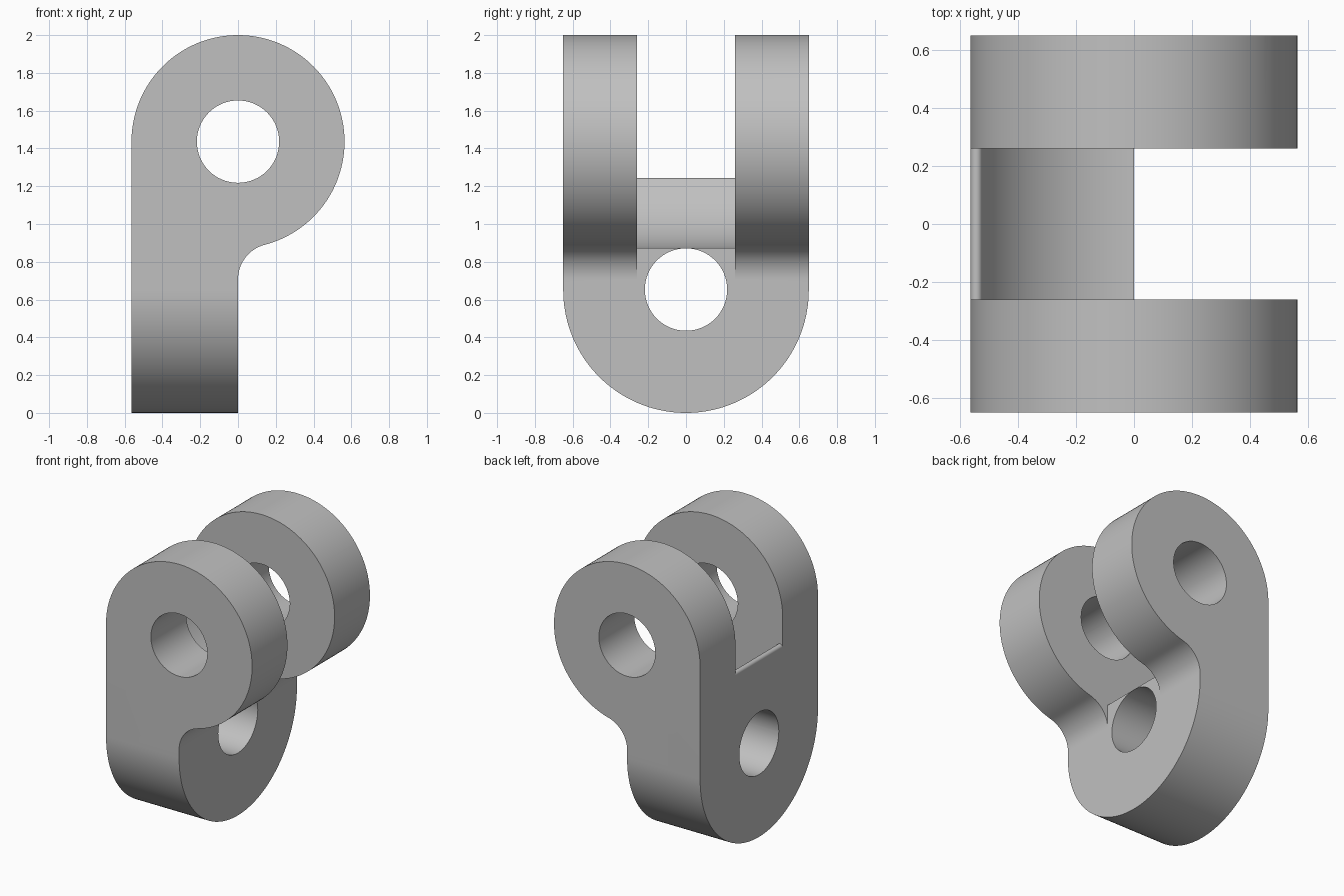
import bpy
import bmesh
from math import sin, cos, pi, sqrt, atan2
from mathutils import Vector

if "Cube" in bpy.data.objects:
    bpy.data.objects.remove(bpy.data.objects["Cube"])

# Main dimensions
R = 0.564            # eye radius
PIN_Z = 2 - R        # eye centre height
HALF_W = 0.65        # half width, also the radius of the rounded foot
SLOT = 0.26          # half width of the slot
BORE = 0.218
FILLET = 0.19        # under the eye
TIP = 0.02           # rounding of the slot floor's back edge

steel = bpy.data.materials.new("plain grey")
steel.use_nodes = True
grey = (0.53, 0.53, 0.53, 1)
steel.diffuse_color = grey
steel.node_tree.nodes["Principled BSDF"].inputs["Base Color"].default_value = grey


def arc(cx, cz, r, a0, a1, n):
    return [(cx + r * cos(a0 + (a1 - a0) * i / n),
             cz + r * sin(a0 + (a1 - a0) * i / n)) for i in range(n + 1)]


def prism(name, outline, axis, half):
    """Extrude an outline (horizontal, height) symmetrically along x or y."""
    def place(p, d):
        return (p[0], d, p[1]) if axis == "y" else (d, p[0], p[1])
    bm = bmesh.new()
    face = bm.faces.new([bm.verts.new(place(p, -half)) for p in outline])
    new = bmesh.ops.extrude_face_region(bm, geom=[face])["geom"]
    shift = Vector((0, 2 * half, 0)) if axis == "y" else Vector((2 * half, 0, 0))
    bmesh.ops.translate(bm, vec=shift,
                        verts=[v for v in new if isinstance(v, bmesh.types.BMVert)])
    bmesh.ops.recalc_face_normals(bm, faces=bm.faces)
    mesh = bpy.data.meshes.new(name)
    bm.to_mesh(mesh)
    bm.free()
    mesh.materials.append(steel)
    obj = bpy.data.objects.new(name, mesh)
    bpy.context.collection.objects.link(obj)
    return obj


def combine(body, tool, operation):
    bpy.context.view_layer.objects.active = body
    mod = body.modifiers.new(operation, "BOOLEAN")
    mod.operation = operation
    mod.solver = "EXACT"
    mod.object = tool
    bpy.ops.object.modifier_apply(modifier=mod.name)
    bpy.data.objects.remove(tool)


# Front outline: eye, straight back, foot and fillet below the eye
drop = sqrt((R + FILLET) ** 2 - FILLET ** 2)
fillet_z = PIN_Z - drop
join = atan2(-drop, FILLET)
outline = arc(0, PIN_Z, R, join, pi, 100)
outline += [(-R, -0.1), (0, -0.1)]
outline += arc(FILLET, fillet_z, FILLET, pi, join + pi, 16)[:-1]
bracket = prism("clevis_bracket", outline, "y", HALF_W)

# Rounded foot seen from the side
foot = [(HALF_W + 0.1, 2.2), (-HALF_W - 0.1, 2.2), (-HALF_W - 0.1, 1.5)]
foot = [(-HALF_W, 2.2)] + arc(0, HALF_W, HALF_W, pi, 2 * pi, 72) + [(HALF_W, 2.2)]
combine(bracket, prism("foot_shape", foot, "x", 1), "INTERSECT")

# Slot between the arms, with a hollow floor and a rounded back edge
tip_x = TIP - R
tip_z = PIN_Z - sqrt((R + TIP) ** 2 - tip_x ** 2)
lean = atan2(tip_z - PIN_Z, tip_x)
slot = [(0, fillet_z)] + arc(0, PIN_Z, R, -pi / 2, lean, 36)
slot += arc(tip_x, tip_z, TIP, lean + pi, pi, 10)[1:]
slot += [(-0.8, tip_z), (-0.8, 2.2), (0.8, 2.2), (0.8, fillet_z)]
combine(bracket, prism("slot_cutter", slot, "y", SLOT), "DIFFERENCE")

# Pin bore through both arms, and cross bore through the foot
for name, axis, z in (("pin_bore", "y", PIN_Z), ("cross_bore", "x", HALF_W + 0.003)):
    circle = arc(0, z, BORE, 0, 2 * pi, 64)[:-1]
    combine(bracket, prism(name, circle, axis, 1), "DIFFERENCE")

# Smooth curved walls, crisp edges
bpy.ops.object.select_all(action="DESELECT")
bracket.select_set(True)
bpy.context.view_layer.objects.active = bracket
bpy.ops.object.shade_smooth_by_angle(angle=pi / 6)
